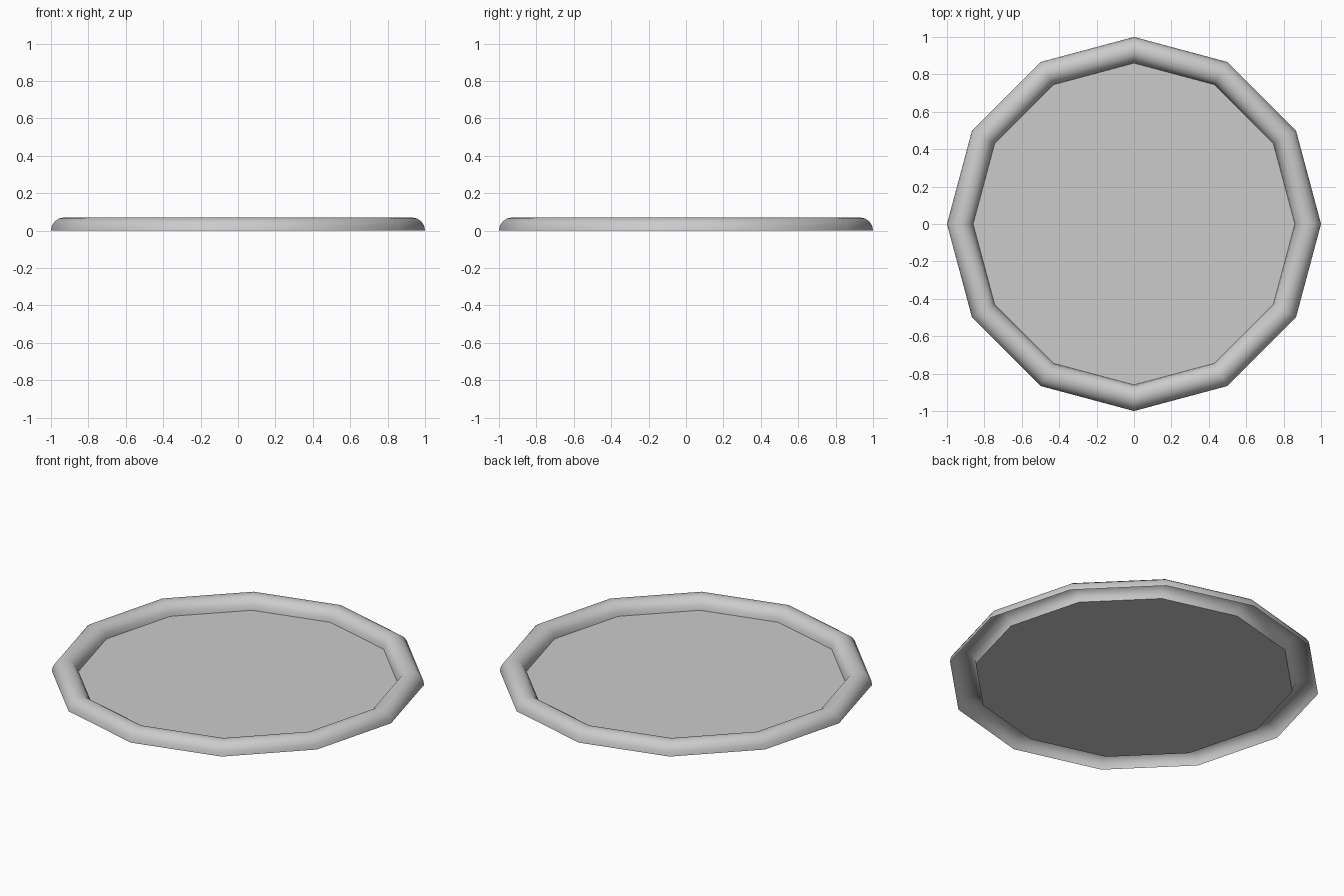
import bpy, bmesh
from math import sin, cos, pi

if "Cube" in bpy.data.objects:
    bpy.data.objects.remove(bpy.data.objects["Cube"])

SIDES, STEPS = 12, 8
R_OUT, R_IN = 1.0, 0.86
MID, TUBE = (R_OUT + R_IN) / 2, (R_OUT - R_IN) / 2


def finish(bm, name, smooth):
    for f in bm.faces:
        f.smooth = smooth
    mesh = bpy.data.meshes.new(name)
    bm.to_mesh(mesh)
    bm.free()
    obj = bpy.data.objects.new(name, mesh)
    bpy.context.collection.objects.link(obj)
    return obj


def ring(bm, r, z):
    return [bm.verts.new((r * cos(2 * pi * i / SIDES), r * sin(2 * pi * i / SIDES), z))
            for i in range(SIDES)]


# Rim: half-round moulding, hollow underneath, swept around twelve sides
bm = bmesh.new()
rings = [ring(bm, MID + TUBE * cos(pi * k / STEPS), TUBE * sin(pi * k / STEPS))
         for k in range(STEPS + 1)]
for a, b in zip(rings, rings[1:]):
    for i in range(SIDES):
        j = (i + 1) % SIDES
        bm.faces.new((a[i], a[j], b[j], b[i]))
finish(bm, "rim", True)

# Base: flat twelve-sided plate inside the rim
bm = bmesh.new()
bm.faces.new(ring(bm, R_IN, 0.0))
finish(bm, "base_plate", False)
